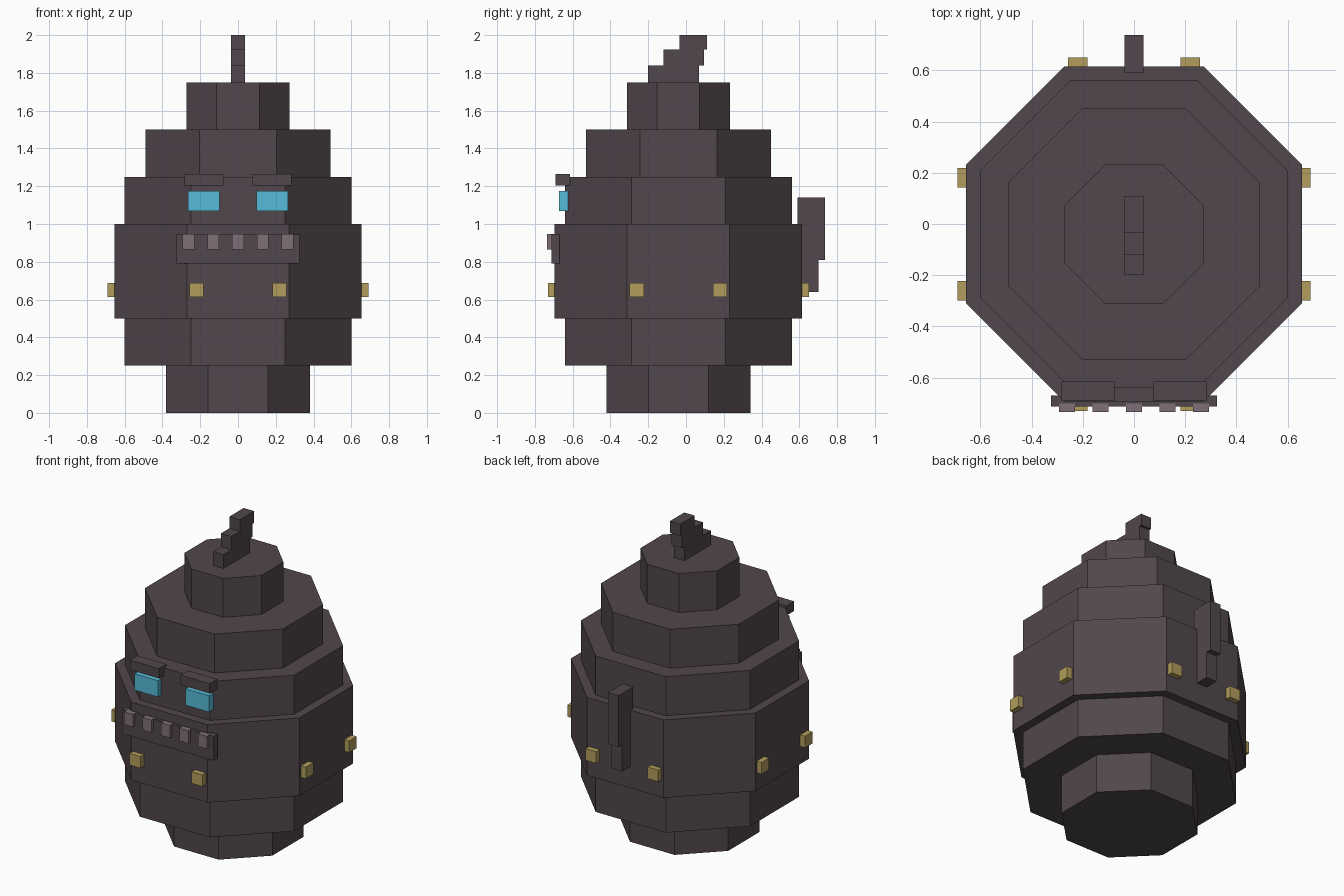
import bpy, bmesh, math

if "Cube" in bpy.data.objects:
    bpy.data.objects.remove(bpy.data.objects["Cube"])

CY = -0.04  # body axis sits slightly forward of the centre


def material(name, rgb):
    m = bpy.data.materials.new(name)
    lin = [((c / 255 + 0.055) / 1.055) ** 2.4 for c in rgb]
    m.diffuse_color = (*lin, 1)
    m.use_nodes = True
    m.node_tree.nodes["Principled BSDF"].inputs["Base Color"].default_value = m.diffuse_color
    return m


IRON = material("dark_iron", (81, 71, 76))
EYE = material("eye_blue", (86, 187, 217))
BRASS = material("brass", (178, 158, 92))
TOOTH = material("tooth_grey", (127, 112, 119))


def finish(name, bm, mat):
    bmesh.ops.recalc_face_normals(bm, faces=bm.faces[:])
    mesh = bpy.data.meshes.new(name)
    bm.to_mesh(mesh)
    bm.free()
    mesh.materials.append(mat)
    ob = bpy.data.objects.new(name, mesh)
    bpy.context.collection.objects.link(ob)
    return ob


def box(name, x, y, z, mat):
    """Box from (min, max) ranges on each axis."""
    bm = bmesh.new()
    bmesh.ops.create_cube(bm, size=1)
    for v in bm.verts:
        for i, r in enumerate((x, y, z)):
            v.co[i] = r[0] if v.co[i] < 0 else r[1]
    return finish(name, bm, mat)


# Stepped octagonal body: (apothem, bottom, top) of each tier
tiers = [(0.382, 0, 0.25), (0.60, 0.25, 0.5), (0.655, 0.5, 1.0),
         (0.60, 1.0, 1.25), (0.49, 1.25, 1.5), (0.272, 1.5, 1.75)]
bm = bmesh.new()
rings = []
for a, z0, z1 in tiers:
    r = a / math.cos(math.pi / 8)
    for z in (z0, z1):
        rings.append([bm.verts.new((r * math.cos(t), CY + r * math.sin(t), z))
                      for t in [(k + 0.5) * math.pi / 4 for k in range(8)]])
for lo, hi in zip(rings, rings[1:]):
    for k in range(8):
        n = (k + 1) % 8
        bm.faces.new((lo[k], lo[n], hi[n], hi[k]))
bm.faces.new(rings[0][::-1])
bm.faces.new(rings[-1])
finish("body", bm, IRON)

# Stepped wick on top
for i, (y, z) in enumerate([((-0.20, 0.07), (1.75, 1.84)),
                            ((-0.12, 0.095), (1.84, 1.925)),
                            ((-0.035, 0.11), (1.925, 2.0))]):
    box(f"wick_step_{i + 1}", (-0.037, 0.037), y, z, IRON)

# Eyes and brows
for s, side in ((-1, "left"), (1, "right")):
    box(f"eye_{side}", sorted((s * 0.098, s * 0.264)), (-0.672, -0.62), (1.07, 1.175), EYE)
    box(f"brow_{side}", sorted((s * 0.077, s * 0.283)), (-0.692, -0.615), (1.203, 1.265), IRON)

# Mouth plate and teeth
box("mouth", (-0.325, 0.325), (-0.712, -0.67), (0.79, 0.945), IRON)
for i in range(5):
    x = (i - 2) * 0.131
    box(f"tooth_{i + 1}", (x - 0.031, x + 0.031), (-0.735, -0.70), (0.865, 0.946), TOOTH)

# Brass bolts, two on each of the four main faces
H, IN, OUT = 0.038, 0.63, 0.69
for s in (-1, 1):
    for t in (-0.22, 0.22):
        span = (t - H, t + H)
        depth = sorted((s * IN, s * OUT))
        z = (0.613, 0.688)
        box("side_bolt", depth, [CY + v for v in span], z, BRASS)
        box("face_bolt", span, [CY + v for v in depth], z, BRASS)

# Lever on the back
box("lever_upper", (-0.038, 0.038), (0.59, 0.737), (0.81, 1.14), IRON)
box("lever_lower", (-0.038, 0.038), (0.60, 0.702), (0.64, 0.81), IRON)
